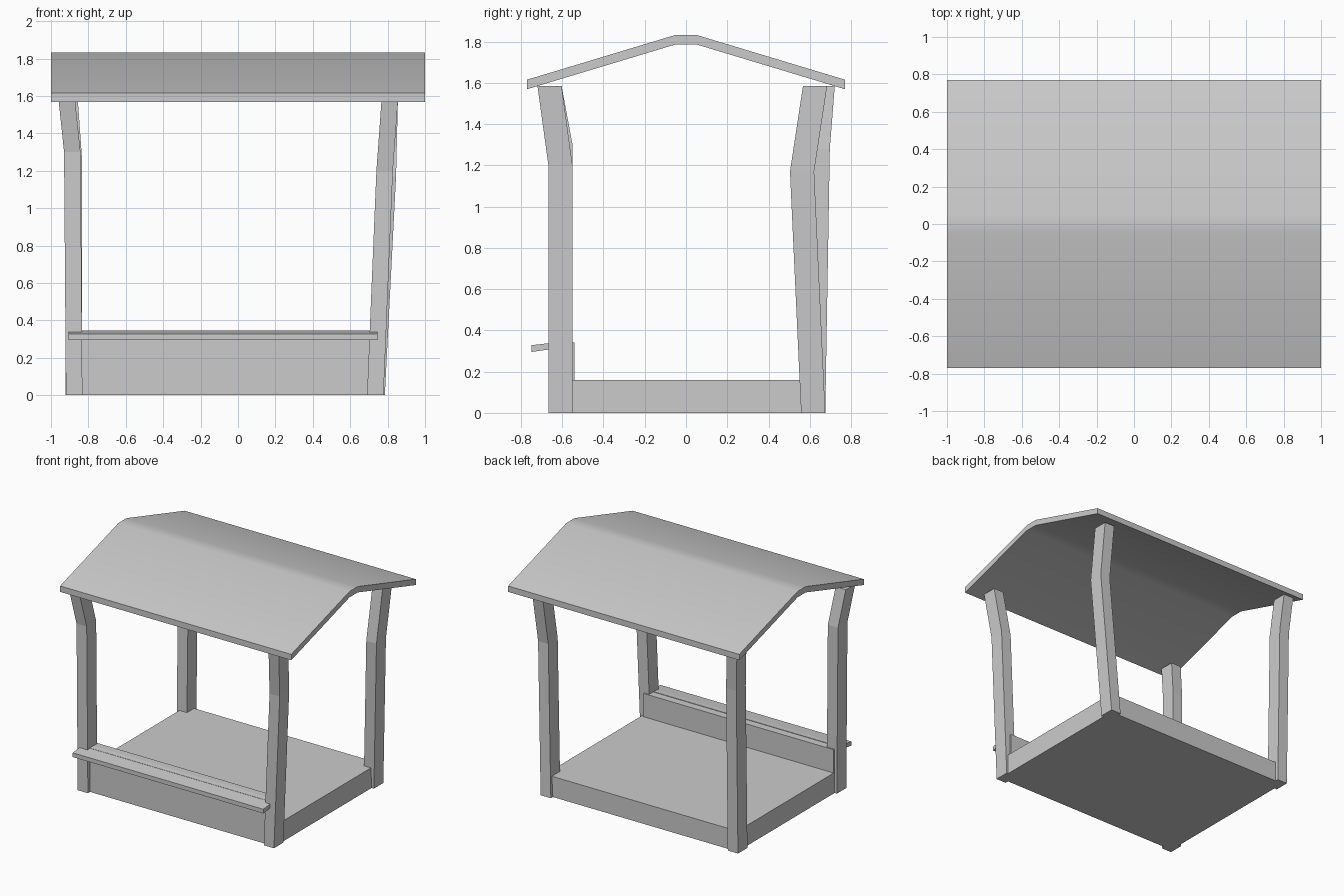
import bpy, bmesh
from math import radians

if "Cube" in bpy.data.objects:
    bpy.data.objects.remove(bpy.data.objects["Cube"])


def make_object(name, rings, smooth=False):
    """Skin a closed solid through a list of equal-length rings."""
    bm = bmesh.new()
    loops = [[bm.verts.new(p) for p in ring] for ring in rings]
    n = len(loops[0])
    for a, b in zip(loops, loops[1:]):
        for i in range(n):
            j = (i + 1) % n
            bm.faces.new((a[i], a[j], b[j], b[i]))
    bm.faces.new(loops[0][::-1])
    bm.faces.new(loops[-1])
    bmesh.ops.recalc_face_normals(bm, faces=bm.faces)
    mesh = bpy.data.meshes.new(name)
    bm.to_mesh(mesh)
    bm.free()
    obj = bpy.data.objects.new(name, mesh)
    bpy.context.collection.objects.link(obj)
    if smooth:
        bpy.context.view_layer.objects.active = obj
        obj.select_set(True)
        bpy.ops.object.shade_smooth_by_angle(angle=radians(30))
        obj.select_set(False)
    return obj


def extrude_x(name, profile, x0, x1, smooth=False):
    """Extrude a (y, z) profile along x."""
    return make_object(name, [[(x, y, z) for y, z in profile] for x in (x0, x1)], smooth)


def box_profile(y0, y1, z0, z1):
    return [(y0, z0), (y1, z0), (y1, z1), (y0, z1)]


def post(name, path, w=0.088, d=0.117):
    """Crooked square post through (x, y, z) corner points of each section."""
    make_object(name, [[(x, y, z), (x + w, y, z), (x + w, y + d, z), (x, y + d, z)]
                       for x, y, z in path])


# Gabled roof with a narrow softened ridge
upper = [(-0.77, 1.615), (-0.05, 1.832), (0.05, 1.832), (0.77, 1.615)]
lower = [(y, z - 0.046) for y, z in reversed(upper)]
extrude_x("roof", upper + lower, -1, 1, smooth=True)

# Four crooked posts
top = 1.585
post("front_left_post", [(-0.92, -0.667, 0), (-0.93, -0.667, 1.3), (-0.96, -0.72, top)])
post("front_right_post", [(0.69, -0.667, 0), (0.74, -0.667, 1.2), (0.768, -0.72, top)])
post("back_left_post", [(-0.922, 0.558, 0), (-0.923, 0.58, 1.28), (-0.945, 0.604, top)])
post("back_right_post", [(0.697, 0.558, 0), (0.757, 0.504, 1.17), (0.767, 0.567, top)])

# Floor slab, front board and sloping counter shelf
extrude_x("floor", box_profile(-0.64, 0.65, 0, 0.16), -0.9, 0.765)
extrude_x("front_board", box_profile(-0.64, -0.54, 0, 0.342), -0.9, 0.745)
extrude_x("counter_shelf", [(-0.75, 0.295), (-0.6, 0.317), (-0.6, 0.345), (-0.75, 0.328)],
          -0.905, 0.745)
